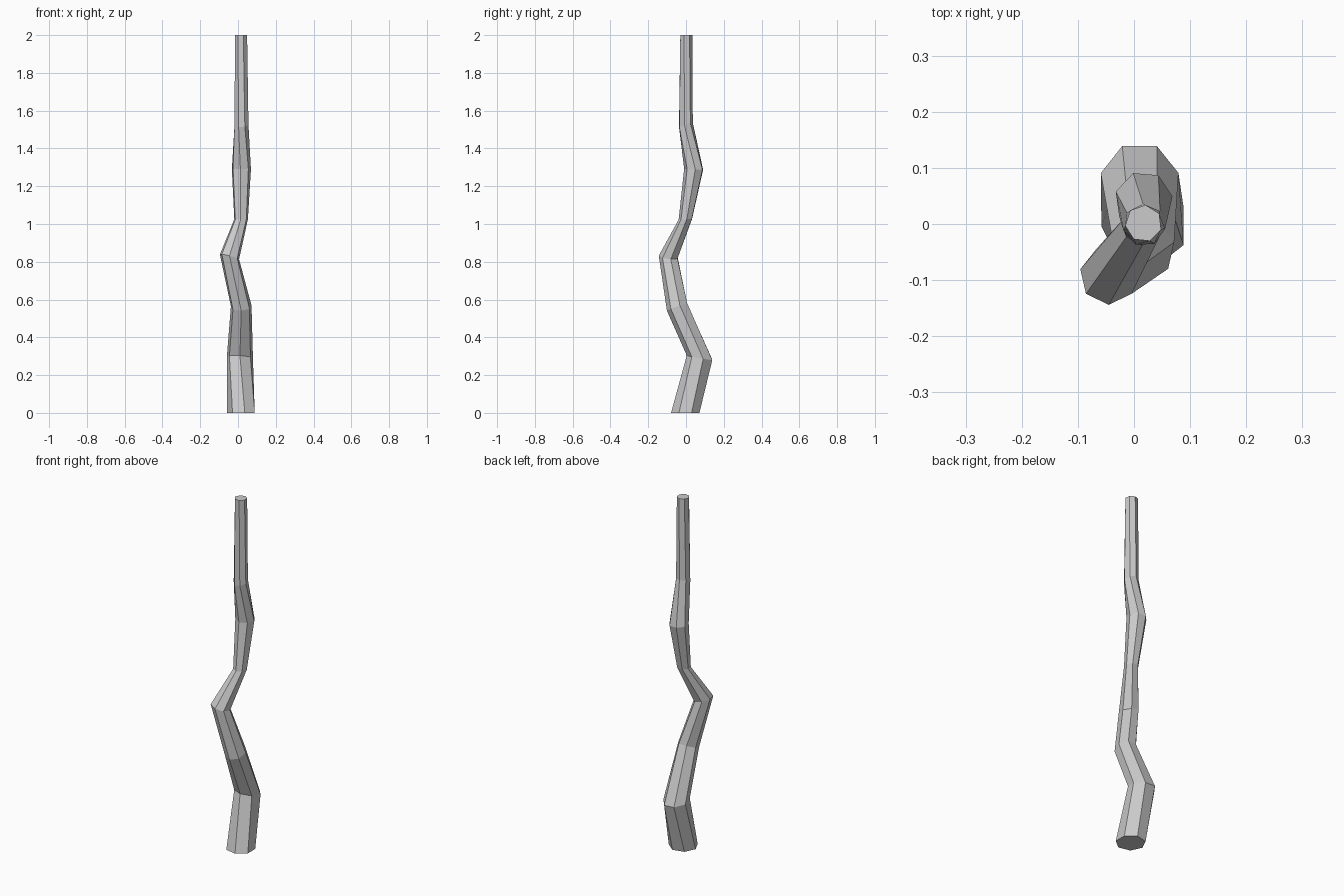
import bpy, bmesh
from math import cos, sin, radians, tau

if "Cube" in bpy.data.objects:
    bpy.data.objects.remove(bpy.data.objects["Cube"])

SIDES = 7

# centre x, y, z, radius, phase (degrees), tilt along x, tilt along y
RINGS = [
    (0.019, -0.004, 0.000, 0.077, 25.7, 0.00, 0.00),
    (0.010, 0.075, 0.292, 0.071, 13.0, -0.05, -0.17),
    (0.017, -0.045, 0.562, 0.056, 13.0, 0.04, 0.38),
    (-0.045, -0.092, 0.827, 0.052, 13.0, -0.25, -0.10),
    (0.016, -0.002, 1.025, 0.037, 10.0, 0.00, 0.05),
    (0.017, 0.042, 1.290, 0.052, 8.0, 0.00, -0.05),
    (0.018, -0.002, 1.525, 0.038, -10.0, 0.00, 0.30),
    (0.017, 0.001, 2.000, 0.033, -19.0, 0.00, 0.00),
]


def add_ring(bm, x, y, z, r, phase, tilt_x, tilt_y):
    verts = []
    for i in range(SIDES):
        a = radians(phase) + tau * i / SIDES
        dx, dy = r * cos(a), r * sin(a)
        verts.append(bm.verts.new((x + dx, y + dy, z + tilt_x * dx + tilt_y * dy)))
    return verts


# Crooked tapering stick: rings joined by flat sides, capped at both ends
bm = bmesh.new()
rings = [add_ring(bm, *ring) for ring in RINGS]
for low, high in zip(rings, rings[1:]):
    for i in range(SIDES):
        j = (i + 1) % SIDES
        bm.faces.new((low[i], low[j], high[j], high[i]))
bm.faces.new(rings[0][::-1])
bm.faces.new(rings[-1])
bmesh.ops.recalc_face_normals(bm, faces=bm.faces)

mesh = bpy.data.meshes.new("crooked_stick")
bm.to_mesh(mesh)
bm.free()
stick = bpy.data.objects.new("crooked_stick", mesh)
bpy.context.collection.objects.link(stick)
